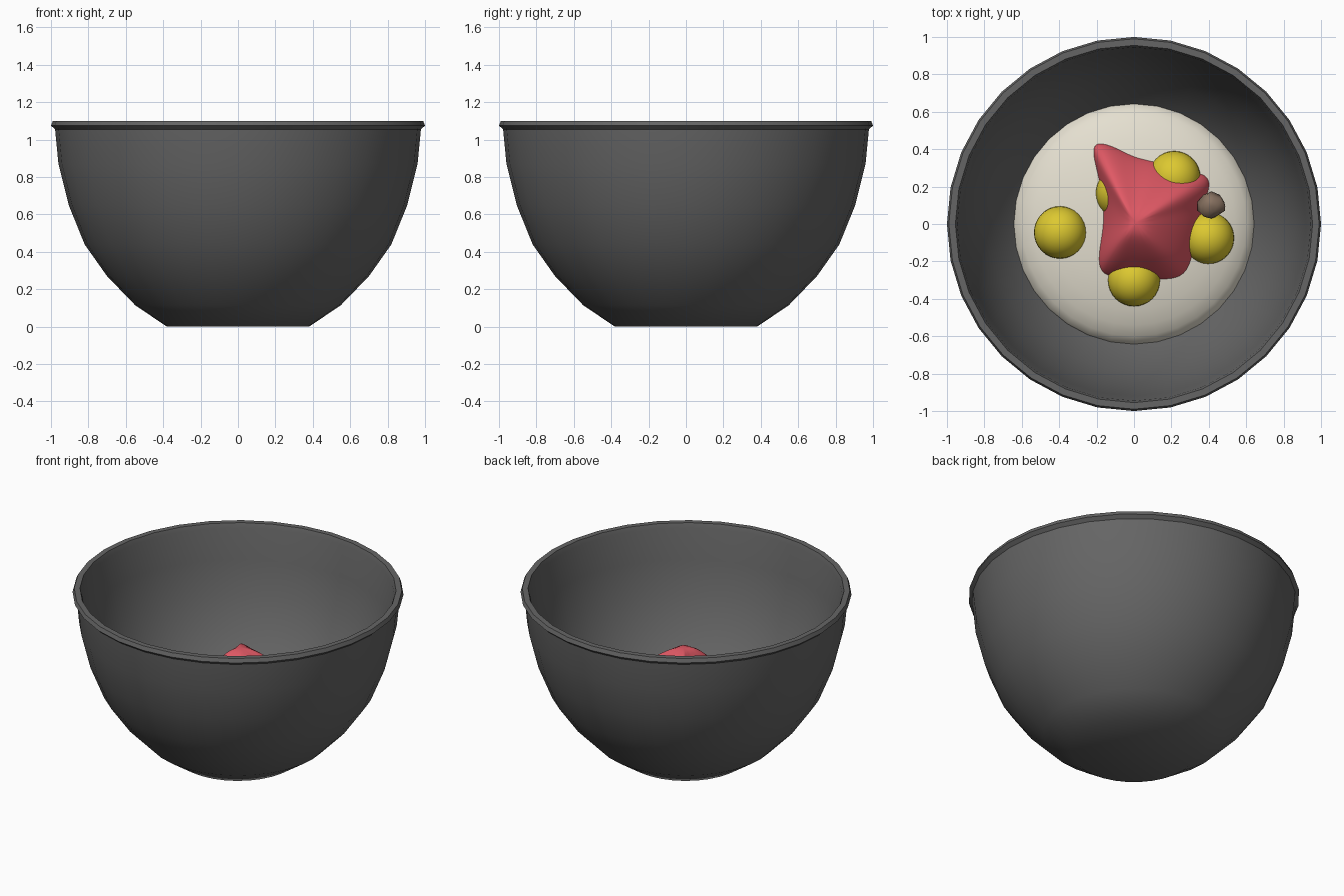
import bpy, bmesh, math, random
from mathutils import Vector

if "Cube" in bpy.data.objects:
    bpy.data.objects.remove(bpy.data.objects["Cube"])

random.seed(3)


def material(name, color):
    m = bpy.data.materials.new(name)
    m.diffuse_color = (*color, 1)
    m.use_nodes = True
    m.node_tree.nodes["Principled BSDF"].inputs["Base Color"].default_value = m.diffuse_color
    return m


GREY = material("bowl_grey", (0.13, 0.13, 0.13))
CREAM = material("rice_cream", (0.78, 0.74, 0.63))
RED = material("red", (0.75, 0.10, 0.13))
YELLOW = material("yellow", (0.72, 0.58, 0.03))
BROWN = material("brown", (0.25, 0.17, 0.12))


def finish(name, bm, mat, angle=60):
    bmesh.ops.recalc_face_normals(bm, faces=bm.faces)
    me = bpy.data.meshes.new(name)
    bm.to_mesh(me)
    bm.free()
    ob = bpy.data.objects.new(name, me)
    bpy.context.collection.objects.link(ob)
    me.materials.append(mat)
    bpy.ops.object.select_all(action='DESELECT')
    ob.select_set(True)
    bpy.context.view_layer.objects.active = ob
    bpy.ops.object.shade_smooth_by_angle(angle=math.radians(angle))
    return ob


def loft(bm, rings):
    """Skin closed rings of points, capping both ends."""
    loops = [[bm.verts.new(p) for p in r] for r in rings]
    n = len(loops[0])
    for a, b in zip(loops, loops[1:]):
        for i in range(n):
            j = (i + 1) % n
            bm.faces.new((a[i], a[j], b[j], b[i]))
    bm.faces.new(loops[0])
    bm.faces.new(loops[-1])


def circle(r, z, n=32):
    return [(r * math.cos(2 * math.pi * i / n), r * math.sin(2 * math.pi * i / n), z)
            for i in range(n)]


def ball(name, loc, scale, mat):
    bm = bmesh.new()
    bmesh.ops.create_uvsphere(bm, u_segments=32, v_segments=16, radius=1)
    for v in bm.verts:
        v.co = Vector(loc) + Vector([a * b for a, b in zip(v.co, scale)])
    return finish(name, bm, mat)


# Bowl: outer wall, lipped rim, inner wall
profile = [(0.38, 0), (0.55, 0.115), (0.70, 0.27), (0.82, 0.44), (0.905, 0.65),
           (0.96, 0.87), (0.978, 1.055), (1.0, 1.075), (0.99, 1.10), (0.955, 1.10),
           (0.945, 1.07), (0.92, 0.87), (0.866, 0.66), (0.783, 0.46), (0.67, 0.30),
           (0.53, 0.155), (0.37, 0.045)]
bm = bmesh.new()
loft(bm, [circle(r, z) for r, z in profile])
finish("bowl", bm, GREY, 40)

# Flattened rice mound
ball("rice_mound", (0, 0, 0.25), (0.65, 0.65, 0.18), CREAM)

# Round yellow pieces resting on the rice
for i, p in enumerate([(-0.395, -0.045, 0.39), (0, -0.30, 0.39), (0.395, -0.075, 0.36),
                       (0.215, 0.25, 0.38), (-0.065, 0.165, 0.40)]):
    ball(f"yellow_piece_{i + 1}", p, (0.14,) * 3, YELLOW)

# Soft red chunk with drawn-out corners, peaking in the middle
outline = [(0.36, 0.0), (0.37, 0.10), (0.41, 0.19), (0.40, 0.27), (0.26, 0.29), (0.13, 0.34),
           (0, 0.36), (-0.13, 0.43), (-0.23, 0.44), (-0.21, 0.32), (-0.17, 0.15),
           (-0.17, -0.02), (-0.20, -0.17), (-0.19, -0.27), (-0.10, -0.30), (0.04, -0.29),
           (0.18, -0.31), (0.28, -0.28), (0.32, -0.18)]
bm = bmesh.new()
loft(bm, [[(x * f, y * f, z) for x, y in outline] for f, z in
          [(0.7, 0.28), (0.97, 0.32), (1.02, 0.37), (0.93, 0.44), (0.72, 0.54),
           (0.45, 0.635), (0.15, 0.715)]])
ob = finish("red_chunk", bm, RED, 180)
ob.modifiers.new("round", 'SUBSURF').levels = 2
ob.modifiers["round"].render_levels = 2

# Small knobbly brown crumb
bm = bmesh.new()
bmesh.ops.create_icosphere(bm, subdivisions=2, radius=0.068)
for v in bm.verts:
    v.co = v.co * random.uniform(0.85, 1.2) + Vector((0.415, 0.095, 0.47))
finish("brown_crumb", bm, BROWN, 60)
